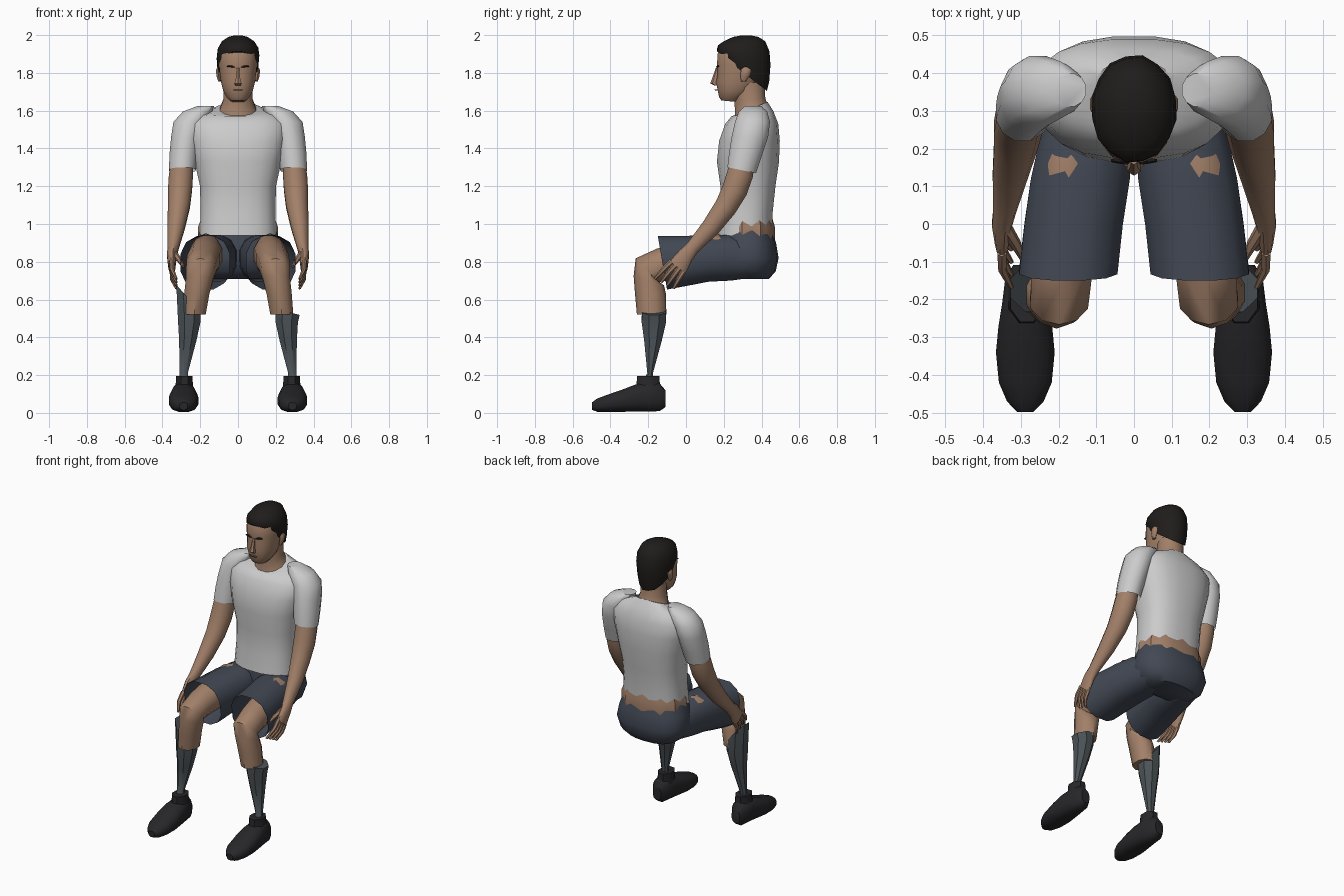
import bpy, bmesh, math
from math import pi, cos, sin


def mat(name, r, g, b):
    m = bpy.data.materials.new(name)
    m.diffuse_color = (r, g, b, 1)
    return m


SKIN = mat("skin", .36, .215, .14)
SHIRT = mat("shirt_cloth", .6, .6, .6)
SHORTS = mat("shorts_cloth", .055, .066, .09)
SOCK = mat("sock_knit", .07, .085, .095)
SHOE = mat("shoe_leather", .02, .02, .023)
HAIR = mat("dark_hair", .014, .012, .011)


def loft(name, rings, m, n=12, mirror=False, caps=(True, True), e=2.0, wob=0):
    """Skin rings (cx, cy, cz, rx, rd, tilt about x, lean of z along x)."""
    bm = bmesh.new()
    loops = []
    for ring in rings:
        cx, cy, cz, rx, rd, t, lean = (tuple(ring) + (0, 0))[:7]
        vs = []
        for i in range(n):
            a = 2 * pi * (i + .5) / n
            k = 1 + (wob if i % 2 else -wob)
            u = math.copysign(abs(cos(a)) ** (2 / e), cos(a)) * rx * k
            d = math.copysign(abs(sin(a)) ** (2 / e), sin(a)) * rd * k
            vs.append(bm.verts.new((cx + u, cy + d * cos(t), cz + d * sin(t) + lean * u)))
        loops.append(vs)
    for a, b in zip(loops, loops[1:]):
        for i in range(n):
            j = (i + 1) % n
            bm.faces.new((a[i], a[j], b[j], b[i]))
    if caps[0]:
        bm.faces.new(loops[0])
    if caps[1]:
        bm.faces.new(loops[-1])
    bmesh.ops.recalc_face_normals(bm, faces=bm.faces)
    me = bpy.data.meshes.new(name)
    bm.to_mesh(me)
    bm.free()
    me.materials.append(m)
    ob = bpy.data.objects.new(name, me)
    bpy.context.collection.objects.link(ob)
    if mirror:
        ob.modifiers.new("mirror", 'MIRROR').use_clip = False
    return ob


# Shirt body with a scooped collar
loft("shirt_body", [
    (0, .310, .94, .205, .148), (0, .318, 1.06, .200, .142), (0, .328, 1.20, .203, .147),
    (0, .328, 1.33, .232, .166), (0, .336, 1.44, .255, .162), (0, .348, 1.53, .265, .142),
    (0, .352, 1.585, .205, .112, .12), (0, .345, 1.61, .105, .095, .4)],
    SHIRT, 20, caps=(False, True), e=2.5)
# Sleeves
loft("sleeve", [
    (.170, .355, 1.625, .045, .045), (.215, .355, 1.595, .080, .078), (.255, .352, 1.54, .090, .096),
    (.275, .338, 1.46, .082, .100), (.287, .315, 1.37, .078, .090, -.1), (.295, .295, 1.285, .073, .080, -.2)],
    SHIRT, 12, mirror=True, caps=(True, False))
# Bare waist showing in a jagged band between shirt and shorts
loft("waist", [
    (0, .325, .84, .20, .14), (0, .325, .93, .207, .142), (0, .325, .985, .208, .142),
    (0, .325, 1.06, .18, .12)], SKIN, 22, wob=.025, e=2.4)

# Arms
loft("arm", [
    (.293, .305, 1.36, .058, .065), (.302, .285, 1.26, .066, .072, -.2), (.307, .258, 1.18, .066, .070, -.4),
    (.313, .210, 1.09, .060, .062, -.6), (.328, .130, .98, .048, .052, -.67), (.343, .035, .875, .031, .038, -.67),
    (.350, .000, .835, .027, .044, -.67), (.350, -.045, .77, .019, .055, -.67)], SKIN, 12, mirror=True)
# Fingers and thumb
for i in range(4):
    k = -.041 + .027 * i
    y, z = -.042 + k * .78, .778 - k * .62
    dy = -.092 + .012 * i
    loft(f"finger_{i + 1}", [
        (.350, y, z, .014, .016, -.67), (.349, y + dy * .5, z - .045, .012, .013, -.67),
        (.326, y + dy, z - .095, .007, .008, -.67)], SKIN, 6, mirror=True)
loft("thumb", [
    (.342, -.005, .85, .018, .02, -.8), (.315, -.05, .815, .016, .016, -.8),
    (.290, -.10, .775, .008, .009, -.8)], SKIN, 6, mirror=True)

# Shorts: seat and two open legs
loft("shorts_seat", [
    (0, .345, .71, .16, .095), (0, .335, .75, .215, .14), (0, .330, .82, .242, .16),
    (0, .325, .90, .228, .152), (0, .318, .965, .205, .138)], SHORTS, 18, caps=(True, False), e=2.4)
loft("shorts_leg", [
    (.115, .36, .815, .105, .10, -pi / 2), (.125, .24, .822, .125, .125, -pi / 2),
    (.142, .12, .818, .135, .127, -pi / 2), (.160, 0, .805, .134, .136, -1.5),
    (.174, -.125, .795, .134, .148, -1.4)], SHORTS, 12, mirror=True, caps=(True, False), e=2.4)

# Bare legs: thigh bending over the knee into the shin
loft("leg", [
    (.150, .30, .82, .08, .08, -pi / 2), (.170, .16, .838, .088, .113, -pi / 2),
    (.182, 0, .81, .09, .10, -pi / 2), (.192, -.13, .785, .085, .088, -1.3),
    (.198, -.205, .755, .080, .088, -.8), (.205, -.197, .70, .075, .084, -.3),
    (.218, -.188, .63, .070, .082), (.232, -.182, .52, .064, .078)], SKIN, 10, mirror=True)
# Socks: one rides up on its outer side
for side, top, lean in ((-1, .605, -1.15), (1, .535, -.25)):
    loft("sock_right" if side < 0 else "sock_left", [
        (side * .262, -.17, top, .070, .068, 0, lean), (side * .258, -.17, .48, .064, .070),
        (side * .266, -.175, .38, .049, .050), (side * .288, -.19, .21, .024, .016),
        (side * .288, -.20, .17, .026, .03)], SOCK, 8)
# Shoes with ankle collars
h = -pi / 2
loft("shoe", [
    (.290, -.108, .075, .030, .045, h), (.290, -.14, .083, .052, .076, h), (.288, -.21, .085, .063, .080, h),
    (.288, -.27, .078, .073, .073, h), (.288, -.34, .064, .080, .060, h), (.288, -.42, .050, .072, .046, h),
    (.288, -.47, .041, .050, .036, h), (.288, -.498, .036, .022, .020, h)], SHOE, 12, mirror=True, e=2.5)
loft("shoe_collar", [
    (.287, -.20, .12, .055, .072), (.284, -.20, .165, .048, .066), (.284, -.20, .195, .047, .064)],
    SHOE, 8, mirror=True)

# Neck and head
loft("neck", [
    (0, .345, 1.56, .13, .11, .3), (0, .345, 1.61, .098, .092, .3), (0, .338, 1.66, .080, .085, .1),
    (0, .335, 1.75, .080, .085)], SKIN, 12)
loft("head", [
    (0, .228, 1.650, .040, .042, -.1), (0, .240, 1.672, .062, .066), (0, .262, 1.705, .080, .095),
    (0, .272, 1.75, .091, .115), (0, .288, 1.80, .098, .122), (0, .292, 1.84, .102, .130),
    (0, .295, 1.90, .102, .130), (0, .300, 1.96, .080, .100)], SKIN, 16, e=2.3)
loft("nose", [
    (0, .160, 1.733, .018, .010), (0, .150, 1.745, .021, .022), (0, .158, 1.775, .012, .018),
    (0, .167, 1.825, .009, .010)], SKIN, 6)
loft("ear", [
    (.098, .305, 1.755, .008, .014), (.104, .312, 1.785, .012, .024), (.106, .318, 1.815, .012, .027),
    (.100, .315, 1.835, .006, .014)], SKIN, 6, mirror=True)
# Brows and lips
loft("brow", [
    (.018, .165, 1.828, .006, .008), (.040, .168, 1.833, .024, .008), (.040, .170, 1.838, .018, .006)],
    HAIR, 6, mirror=True)
loft("mouth", [
    (0, .160, 1.706, .026, .006), (0, .158, 1.712, .030, .008)], mat("lips", .2, .1, .07), 6)
# Short hair: tilted cap, high at the forehead and low at the nape
loft("hair", [
    (0, .305, 1.800, .104, .157, -.66), (0, .302, 1.835, .110, .161, -.52), (0, .306, 1.885, .114, .149, -.3),
    (0, .306, 1.930, .108, .138, -.12), (0, .310, 1.968, .086, .110, 0), (0, .316, 1.990, .052, .068),
    (0, .318, 1.998, .022, .028)], HAIR, 16, wob=.012)

# Smooth shading with sharp hems
bpy.ops.object.select_all(action='SELECT')
bpy.context.view_layer.objects.active = bpy.data.objects["head"]
bpy.ops.object.shade_smooth_by_angle(angle=math.radians(40))
